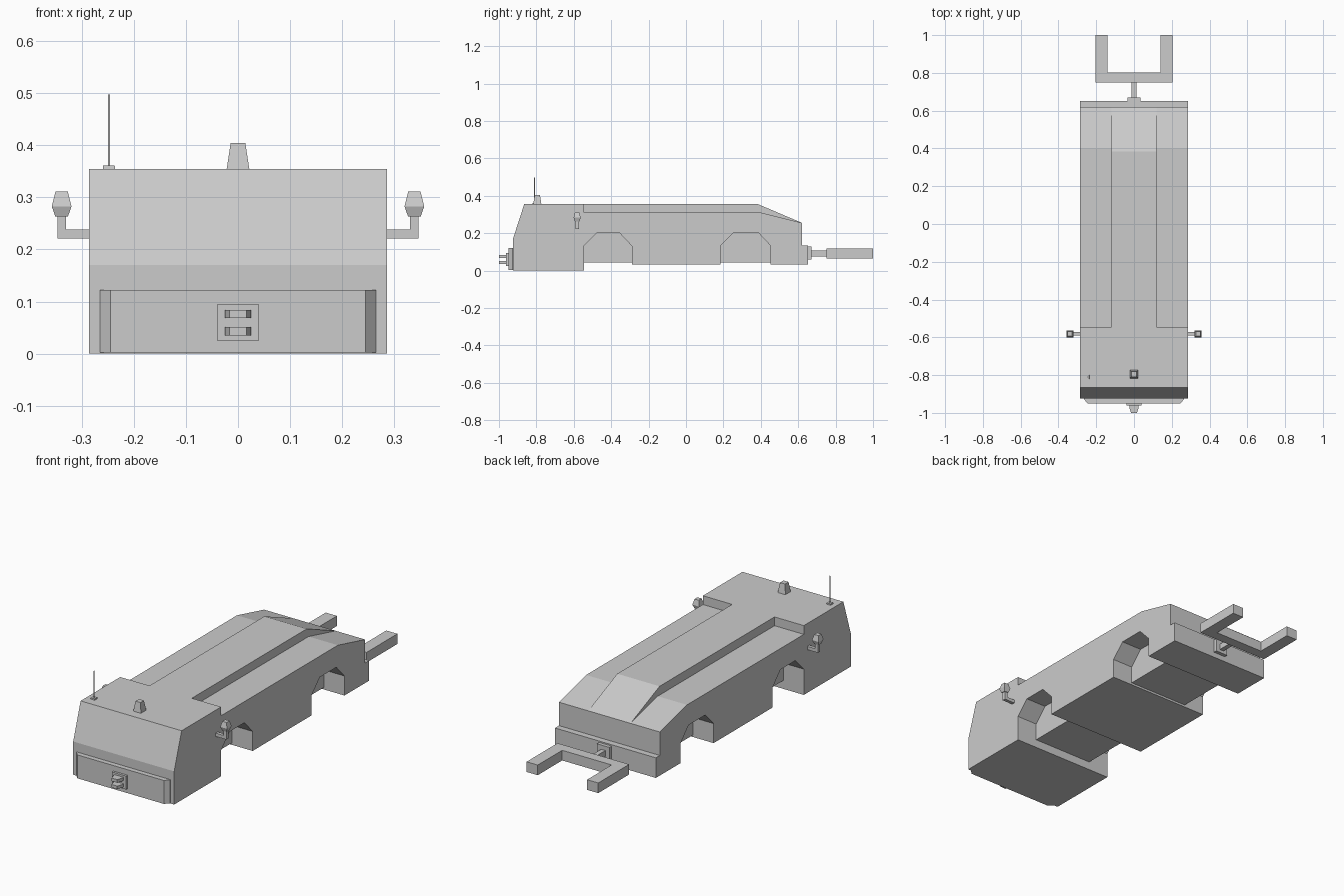
import bpy, bmesh

if "Cube" in bpy.data.objects:
    bpy.data.objects.remove(bpy.data.objects["Cube"])


def prism(name, pts, lo, hi, axis='x'):
    """Extrude a profile: (y, z) along x, or (x, y) along z."""
    bm = bmesh.new()
    if axis == 'x':
        place = lambda p, t: (t, p[0], p[1])
    else:
        place = lambda p, t: (p[0], p[1], t)
    a = [bm.verts.new(place(p, lo)) for p in pts]
    b = [bm.verts.new(place(p, hi)) for p in pts]
    bm.faces.new(a)
    bm.faces.new(b[::-1])
    n = len(pts)
    for i in range(n):
        j = (i + 1) % n
        bm.faces.new((a[j], a[i], b[i], b[j]))
    return finish(name, bm)


def finish(name, bm):
    bmesh.ops.recalc_face_normals(bm, faces=bm.faces)
    me = bpy.data.meshes.new(name)
    bm.to_mesh(me)
    bm.free()
    ob = bpy.data.objects.new(name, me)
    bpy.context.collection.objects.link(ob)
    return ob


def box(name, x0, x1, y0, y1, z0, z1):
    return prism(name, [(x0, y0), (x1, y0), (x1, y1), (x0, y1)], z0, z1, 'z')


def stack(name, cx, cy, rings):
    """Square sections (half width, z) joined from bottom to top."""
    bm = bmesh.new()
    loops = [[bm.verts.new((cx + sx * h, cy + sy * h, z))
              for sx, sy in ((-1, -1), (1, -1), (1, 1), (-1, 1))] for h, z in rings]
    bm.faces.new(loops[0])
    bm.faces.new(loops[-1])
    for a, b in zip(loops, loops[1:]):
        for i in range(4):
            j = (i + 1) % 4
            bm.faces.new((a[i], a[j], b[j], b[i]))
    return finish(name, bm)


# Body: one side profile across the full width
body = prism("body", [
    (-0.925, 0), (-0.925, 0.17), (-0.865, 0.355), (0.385, 0.355), (0.62, 0.255),
    (0.62, 0.135), (0.652, 0.135), (0.652, 0.032), (0.453, 0.032), (0.453, 0.043),
    (0.185, 0.043), (0.185, 0.032), (-0.29, 0.032), (-0.29, 0.043),
    (-0.545, 0.043), (-0.545, 0)], -0.286, 0.286)


def cut(name, pts, inner):
    for s in (-1, 1):
        lo, hi = sorted((s * inner, s * 0.4))
        c = prism(name, pts, lo, hi)
        c.hide_render = True
        m = body.modifiers.new(name, 'BOOLEAN')
        m.operation = 'DIFFERENCE'
        m.solver = 'EXACT'
        m.object = c
        cutters.append(c)


cutters = []
# Wheel arches
for y0, y1 in ((-0.545, -0.29), (0.185, 0.453)):
    cut("arch_cutter", [(y0, -0.1), (y0, 0.132), (y0 + 0.068, 0.202),
                        (y1 - 0.066, 0.202), (y1, 0.132), (y1, -0.1)], 0.17)
# Lowered side decks beside the raised centre
cut("deck_cutter", [(-0.545, 0.31), (0.4, 0.31), (0.66, 0.245),
                    (0.66, 0.5), (-0.545, 0.5)], 0.12)

# Bake the cuts and remove the cutters
deps = bpy.context.evaluated_depsgraph_get()
baked = bpy.data.meshes.new_from_object(body.evaluated_get(deps))
body.modifiers.clear()
body.data = baked
for c in cutters:
    bpy.data.objects.remove(c)

# Front bumper with bevelled ends
prism("front_bumper", [(-0.265, -0.92), (0.265, -0.92), (0.265, -0.928),
                       (0.245, -0.95), (-0.245, -0.95), (-0.265, -0.928)], 0.002, 0.122, 'z')

# Front coupling plate and two tapered prongs
box("front_coupling_plate", -0.04, 0.04, -0.962, -0.945, 0.025, 0.094)
for z in (0.043, 0.076):
    prism("coupling_prong", [(-0.025, -0.955), (0.025, -0.955), (0.025, -0.97),
                             (0.016, -1.0), (-0.016, -1.0), (-0.025, -0.97)],
          z - 0.008, z + 0.008, 'z')

# Rear hitch and towing fork
box("rear_hitch_plate", -0.035, 0.035, 0.648, 0.67, 0.06, 0.128)
box("rear_hitch_stem", -0.012, 0.012, 0.665, 0.755, 0.076, 0.106)
prism("tow_fork", [(-0.203, 0.75), (0.203, 0.75), (0.203, 1.0), (0.14, 1.0),
                   (0.14, 0.802), (-0.14, 0.802), (-0.14, 1.0), (-0.203, 1.0)],
      0.065, 0.117, 'z')

# Side lamps on L-shaped arms
for s in (-1, 1):
    box("lamp_arm", *sorted((s * 0.28, s * 0.347)), -0.59, -0.573, 0.221, 0.238)
    box("lamp_post", *sorted((s * 0.331, s * 0.347)), -0.59, -0.573, 0.238, 0.266)
    stack("side_lamp", s * 0.339, -0.582, [(0.012, 0.263), (0.019, 0.283), (0.012, 0.311)])

# Roof beacon
stack("roof_beacon", 0, -0.795, [(0.022, 0.353), (0.014, 0.405)])

# Antenna
stack("antenna_base", -0.248, -0.81, [(0.012, 0.353), (0.011, 0.361)])
stack("antenna_rod", -0.248, -0.81, [(0.0018, 0.358), (0.0018, 0.498)])
